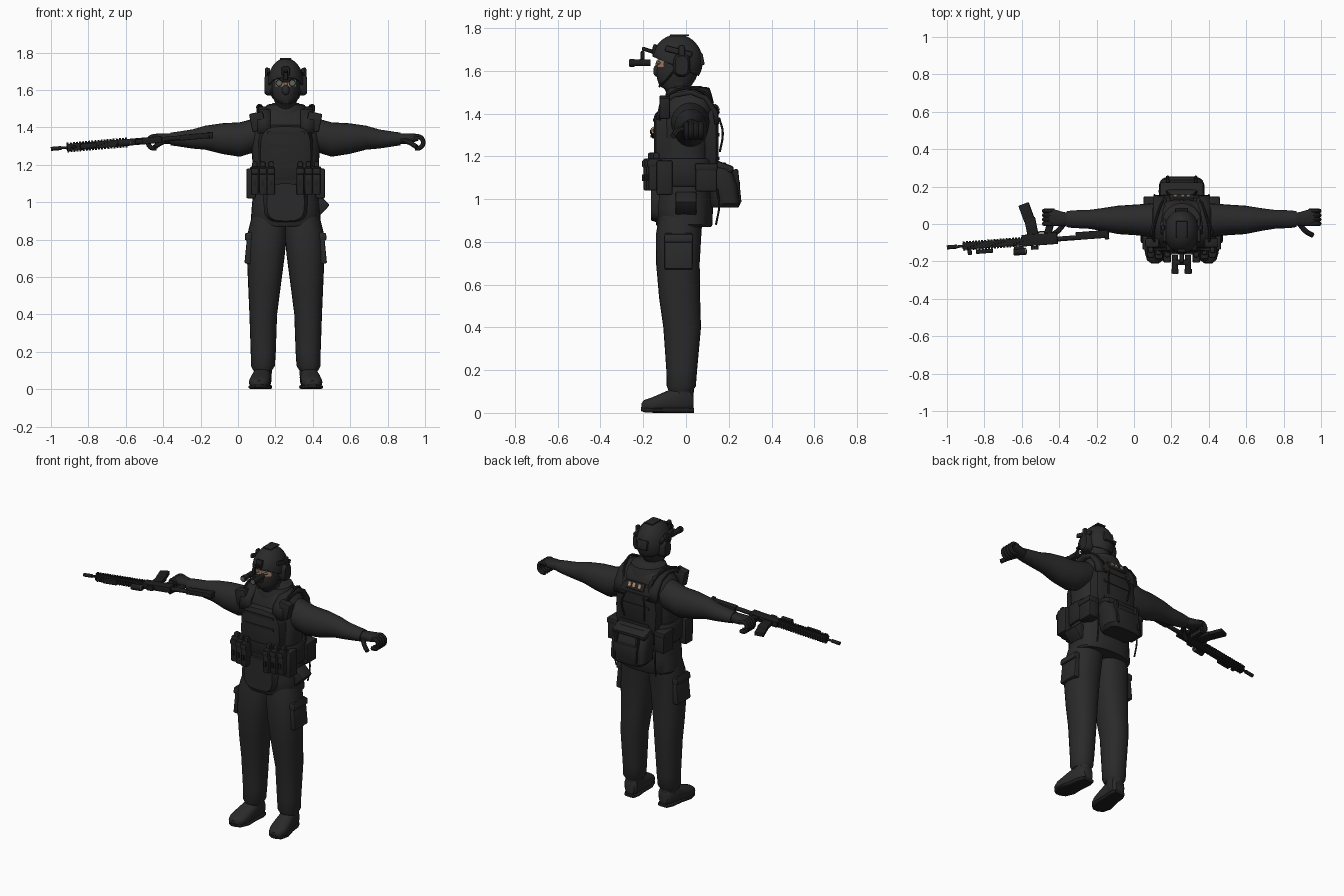
import bpy, bmesh, math
from mathutils import Matrix, Vector

old = bpy.data.objects.get("Cube")
if old:
    bpy.data.objects.remove(old)

MID = 0.255            # the body stands beside the origin
SIDES = {"left": 1, "right": -1}


def material(name, color):
    m = bpy.data.materials.new(name)
    m.use_nodes = True
    m.diffuse_color = (*color, 1)
    m.node_tree.nodes["Principled BSDF"].inputs["Base Color"].default_value = (*color, 1)
    return m


CLOTH = material("dark_fabric", (.023, .023, .023))
GEAR = material("dark_gear", (.019, .019, .019))
METAL = material("gun_black", (.013, .013, .014))
SKIN = material("skin", (.36, .2, .12))
LENS = material("lens_grey_green", (.1, .13, .12))
TAN = material("tan", (.45, .3, .2))


def finish(name, bm, mat, frame=None):
    bmesh.ops.recalc_face_normals(bm, faces=bm.faces)
    mesh = bpy.data.meshes.new(name)
    bm.to_mesh(mesh)
    bm.free()
    mesh.materials.append(mat)
    ob = bpy.data.objects.new(name, mesh)
    bpy.context.collection.objects.link(ob)
    if frame:
        ob.matrix_world = frame
    return ob


def loft(name, axis, stations, mat, power=1.0, n=24, frame=None):
    """Rings (t, centre a, centre b, radius a, radius b) along an axis."""
    bm = bmesh.new()
    rings = []
    for t, a, b, ra, rb in stations:
        ring = []
        for i in range(n):
            ang = math.tau * i / n
            c, s = math.cos(ang), math.sin(ang)
            u = a + ra * math.copysign(abs(c) ** power, c)
            v = b + rb * math.copysign(abs(s) ** power, s)
            co = {"x": (t, u, v), "y": (u, t, v), "z": (u, v, t)}[axis]
            ring.append(bm.verts.new(co))
        rings.append(ring)
    for lo, hi in zip(rings, rings[1:]):
        for i in range(n):
            j = (i + 1) % n
            bm.faces.new((lo[i], lo[j], hi[j], hi[i]))
    bm.faces.new(rings[0])
    bm.faces.new(rings[-1])
    return finish(name, bm, mat, frame)


def rod(name, axis, start, end, a, b, r, mat, frame=None):
    return loft(name, axis, [(start, a, b, r, r), (end, a, b, r, r)], mat, n=14, frame=frame)


def box(name, centre, size, mat=GEAR, tilt=0, axis="Y", bevel=.008, frame=None):
    bm = bmesh.new()
    bmesh.ops.create_cube(bm, size=1)
    bmesh.ops.scale(bm, vec=size, verts=bm.verts)
    if bevel:
        bmesh.ops.bevel(bm, geom=bm.edges[:], offset=min(bevel, min(size) * .4),
                        segments=2, affect="EDGES", profile=.5)
    place = Matrix.Translation(centre) @ Matrix.Rotation(tilt, 4, axis)
    return finish(name, bm, mat, (frame or Matrix()) @ place)


def ball(name, centre, radii, mat):
    bm = bmesh.new()
    bmesh.ops.create_uvsphere(bm, u_segments=32, v_segments=20, radius=1)
    bmesh.ops.scale(bm, vec=radii, verts=bm.verts)
    bmesh.ops.translate(bm, vec=centre, verts=bm.verts)
    return finish(name, bm, mat)


def strip(name, x, width, path, thick, mat=GEAR):
    """Strap that follows a (y, z) path."""
    bm = bmesh.new()
    rows = [[bm.verts.new((x + k * width / 2, y, z)) for k in (-1, 1)] for y, z in path]
    for p, q in zip(rows, rows[1:]):
        bm.faces.new((p[0], p[1], q[1], q[0]))
    ob = finish(name, bm, mat)
    mod = ob.modifiers.new("thickness", "SOLIDIFY")
    mod.thickness, mod.offset = thick, 0
    return ob


def cord(name, points, r, mat):
    curve = bpy.data.curves.new(name, "CURVE")
    curve.dimensions = "3D"
    curve.bevel_depth, curve.bevel_resolution, curve.use_fill_caps = r, 2, True
    sp = curve.splines.new("BEZIER")
    sp.bezier_points.add(len(points) - 1)
    for bp, co in zip(sp.bezier_points, points):
        bp.co = co
        bp.handle_left_type = bp.handle_right_type = "AUTO"
    curve.resolution_u = 4
    ob = bpy.data.objects.new(name, curve)
    bpy.context.collection.objects.link(ob)
    bpy.ops.object.select_all(action="DESELECT")
    ob.select_set(True)
    bpy.context.view_layer.objects.active = ob
    bpy.ops.object.convert(target="MESH")
    bpy.context.object.data.materials.clear()
    bpy.context.object.data.materials.append(mat)


# Jacket and collar
loft("jacket", "z", [(.87, MID, -.008, .18, .125), (.88, MID, -.008, .188, .132),
     (.97, MID, -.012, .182, .138), (1.08, MID, -.01, .172, .13), (1.22, MID, -.005, .178, .125),
     (1.35, MID, .005, .19, .125), (1.42, MID, .01, .18, .122), (1.47, MID, .015, .14, .11),
     (1.51, MID, .01, .095, .09), (1.53, MID, 0, .07, .07)], CLOTH, .8, 32)
loft("collar", "z", [(1.45, MID, .015, .13, .115), (1.49, MID, .012, .115, .108),
     (1.52, MID, .012, .102, .098), (1.525, MID, .01, .085, .08)], CLOTH)

# Armour vest
loft("waist_band", "z", [(1.06, MID, -.005, .185, .135), (1.07, MID, -.005, .192, .142),
     (1.18, MID, -.005, .193, .142), (1.19, MID, -.005, .186, .135)], GEAR, .75, 32)
loft("front_plate", "y", [(-.15, MID, 1.255, .11, .13), (-.14, MID, 1.255, .135, .15),
     (-.08, MID, 1.26, .15, .165)], GEAR, .55)
loft("back_plate", "y", [(.09, MID, 1.27, .15, .18), (.14, MID, 1.27, .14, .165),
     (.152, MID, 1.27, .115, .145)], GEAR, .55)
loft("front_apron", "y", [(-.163, MID, 1.0, .1, .1), (-.1, MID, .99, .13, .11)], CLOTH, .6)
for z in (1.19, 1.3, 1.37):
    box("chest_webbing", (MID, -.151, z), (.2, .008, .016), bevel=0)
    box("back_webbing", (MID, .153, z), (.2, .008, .016), bevel=0)
box("nape_panel", (MID, .142, 1.42), (.13, .02, .05), tilt=.4, axis="X")
for dx in (-.035, .005, .035):
    box("nape_patch", (MID + dx, .15, 1.427), (.018, .009, .024), TAN, .4, "X", 0)

for side, s in SIDES.items():
    def at(off):
        return MID + s * off

    # Shoulder straps and pads
    strip(side + "_shoulder_strap", at(.115), .07, [(-.13, 1.37), (-.115, 1.44), (-.06, 1.485),
          (.02, 1.50), (.09, 1.475), (.135, 1.41), (.145, 1.35)], .022)
    box(side + "_shoulder_pouch", (at(.15), -.1, 1.43), (.075, .05, .1), tilt=s * .2)
    cord(side + "_shoulder_cable", [(at(.1), -.13, 1.38), (at(.15), -.08, 1.49),
         (at(.12), .08, 1.5), (at(.08), .15, 1.36)], .007, GEAR)

    # Magazine pouches, three to a side
    for k, off in enumerate((.078, .122, .165)):
        y = -.168 + .012 * k
        box(side + "_magazine_pouch", (at(off), y, 1.115), (.041, .062, .15))
        box(side + "_pouch_flap", (at(off), y - .005, 1.165), (.043, .066, .035))
        box(side + "_pouch_magazine", (at(off), y + .005, 1.2), (.028, .03, .035))
        box(side + "_pouch_buckle", (at(off), y - .034, 1.1), (.014, .008, .03), METAL, bevel=0)
    box(side + "_side_pouch", (at(.185), -.1, 1.1), (.05, .075, .16))
    box(side + "_rear_pouch", (at(.165), .095, 1.1), (.07, .1, .13))
    box(side + "_rear_pouch_flap", (at(.167), .095, 1.15), (.075, .106, .035))
    cord(side + "_hanging_strap", [(at(.14), .145, 1.05), (at(.145), .155, .97),
         (at(.14), .14, .88)], .005, GEAR)
    cord(side + "_back_cord", [(at(.06), .155, 1.38), (at(.08), .172, 1.31),
         (at(.07), .158, 1.22)], .005, GEAR)

    # Legs, pockets and boots
    loft(side + "_trouser_leg", "z", [(.1, at(.124), -.025, .05, .055),
         (.125, at(.122), -.022, .064, .068), (.2, at(.12), -.02, .067, .072),
         (.4, at(.12), -.018, .074, .088), (.54, at(.114), -.03, .086, .096),
         (.7, at(.107), -.038, .1, .102), (.84, at(.097), -.034, .105, .106),
         (.95, at(.085), -.02, .09, .1)], CLOTH, .9)
    box(side + "_cargo_pocket", (at(.19), -.035, .755), (.045, .13, .17), CLOTH, -s * .1)
    box(side + "_pocket_flap", (at(.195), -.035, .815), (.045, .135, .04), CLOTH, -s * .1)
    loft(side + "_boot", "y", [(.036, at(.118), .055, .03, .035), (.02, at(.12), .062, .045, .058),
         (-.05, at(.127), .06, .048, .06), (-.1, at(.133), .05, .054, .048),
         (-.16, at(.14), .038, .056, .034), (-.195, at(.142), .033, .042, .027),
         (-.208, at(.143), .028, .022, .018)], CLOTH, .8)
    loft(side + "_sole", "y", [(.038, at(.118), .011, .035, .011), (0, at(.122), .012, .05, .012),
         (-.06, at(.128), .012, .05, .012), (-.14, at(.138), .012, .061, .012),
         (-.19, at(.142), .014, .045, .012), (-.21, at(.143), .018, .022, .01)], METAL, .5)
    loft(side + "_boot_shaft", "z", [(.04, at(.122), -.012, .045, .047),
         (.13, at(.122), -.018, .05, .055)], CLOTH)

    # Arm, glove and curled fingers
    loft(side + "_sleeve", "x", [(at(.09), .02, 1.375, .075, .075), (at(.16), .02, 1.36, .09, .09),
         (at(.245), .022, 1.335, .082, .092), (at(.34), .022, 1.34, .076, .082),
         (at(.43), .024, 1.345, .06, .064), (at(.5), .025, 1.338, .05, .051),
         (at(.585), .026, 1.338, .047, .038), (at(.615), .026, 1.338, .042, .034)], CLOTH)
    loft(side + "_palm", "x", [(at(.6), .026, 1.338, .032, .028), (at(.64), .028, 1.34, .038, .028),
         (at(.69), .035, 1.345, .046, .022), (at(.71), .035, 1.345, .042, .016)], GEAR, .8)
    for k in range(4):
        y = .07 - k * .023
        cord(side + "_finger", [(at(.68), y, 1.347), (at(.715), y, 1.35), (at(.735), y, 1.322),
             (at(.72), y, 1.292), (at(.69), y, 1.288)], .0125, GEAR)
    cord(side + "_thumb", [(at(.63), .0, 1.33), (at(.665), -.04, 1.318),
         (at(.7), -.06, 1.295)], .014, GEAR)

    # Headset, helmet rail, goggle tube and eye
    loft(side + "_ear_cup", "x", [(at(.07), -.02, 1.625, .04, .054), (at(.1), -.02, 1.625, .04, .054),
         (at(.113), -.02, 1.625, .03, .044)], GEAR, .7)
    box(side + "_helmet_rail", (at(.092), -.035, 1.69), (.018, .13, .028), tilt=-.25, axis="X")
    box(side + "_rail_clip", (at(.1), -.02, 1.69), (.02, .03, .06))
    rod(side + "_goggle_tube", "y", -.25, -.165, at(.035), 1.637, .016, METAL)
    rod(side + "_goggle_front", "y", -.264, -.24, at(.035), 1.637, .019, METAL)
    rod(side + "_goggle_lens", "y", -.266, -.262, at(.035), 1.637, .014, LENS)
    ball(side + "_eye", (at(.03), -.128, 1.637), (.013, .01, .007), LENS)
    cord(side + "_chin_strap", [(at(.08), -.04, 1.62), (at(.068), -.09, 1.56),
         (at(.02), -.125, 1.527)], .005, GEAR)

# Butt pack and hip holster
loft("rear_pack", "z", [(.96, MID, .18, .1, .065), (.98, MID, .182, .12, .073),
     (1.06, MID, .175, .123, .07), (1.14, MID, .155, .118, .062), (1.17, MID, .14, .1, .045)],
     GEAR, .5)
box("rear_pack_lid", (MID, .165, 1.155), (.235, .12, .035), tilt=-.35, axis="X", bevel=.014)
box("rear_pack_pocket", (MID, .235, 1.035), (.16, .035, .1))
for dx in (-.075, .075):
    box("rear_pack_strap", (MID + dx, .237, 1.06), (.018, .03, .16), METAL, .1, "X")
box("hip_holster", (MID + .18, 0, .98), (.075, .1, .085), GEAR, .75)

# Masked head with bare skin around the eyes
head = loft("masked_head", "z", [(1.46, MID, -.01, .062, .065), (1.515, MID, -.03, .058, .07),
            (1.53, MID, -.05, .056, .075), (1.56, MID, -.045, .068, .09),
            (1.6, MID, -.04, .074, .1), (1.618, MID, -.035, .076, .1),
            (1.655, MID, -.032, .077, .1), (1.7, MID, -.035, .07, .095)], CLOTH)
head.data.materials.append(SKIN)
for f in head.data.polygons:
    if 1.618 < f.center.z < 1.655 and f.normal.y < -.55:
        f.material_index = 1
ball("mask_nose", (MID, -.137, 1.6), (.02, .016, .028), CLOTH)
ball("nose_bridge", (MID, -.13, 1.63), (.009, .012, .022), SKIN)

# Helmet: ellipsoid cut along a sloping rim
bm = bmesh.new()
bmesh.ops.create_uvsphere(bm, u_segments=36, v_segments=24, radius=1)
bmesh.ops.scale(bm, vec=(.094, .119, .127), verts=bm.verts)
bmesh.ops.translate(bm, vec=(MID, -.041, 1.643), verts=bm.verts)
bmesh.ops.bisect_plane(bm, geom=bm.verts[:] + bm.edges[:] + bm.faces[:], clear_inner=True,
                       plane_co=(MID, -.16, 1.668), plane_no=Vector((0, .42, 1)).normalized())
helmet = finish("helmet", bm, CLOTH)
rim = helmet.modifiers.new("shell", "SOLIDIFY")
rim.thickness = .01
box("goggle_shroud", (MID, -.148, 1.7), (.045, .02, .05), METAL, -.25, "X")
box("goggle_arm", (MID, -.18, 1.697), (.025, .055, .018), METAL, -.3, "X")
box("goggle_post", (MID, -.203, 1.667), (.022, .018, .055), METAL)
box("goggle_bridge", (MID, -.205, 1.648), (.075, .03, .014), METAL)
box("helmet_top_panel", (MID, -.03, 1.767), (.06, .09, .008))
box("helmet_rear_pack", (MID, .07, 1.655), (.07, .025, .06), tilt=.2, axis="X")

# Rifle lying on its side, magazine towards the back; local x runs muzzle to stock
gun = (Matrix.Translation((-1, -.125, 1.285)) @ Matrix.Rotation(.075, 4, "Z")
       @ Matrix.Rotation(-.085, 4, "Y"))


def part(name, centre, size, tilt=0, bevel=.004):
    box("rifle_" + name, centre, size, METAL, tilt, "Z", bevel, gun)


rod("rifle_muzzle", "x", 0, .055, 0, 0, .011, METAL, gun)
rod("rifle_barrel", "x", .04, .12, 0, 0, .007, METAL, gun)
part("handguard", (.25, 0, 0), (.33, .038, .038))
for k in range(20):
    part("rail_tooth", (.092 + k * .0165, 0, 0), (.009, .05, .022), bevel=0)
    part("rail_tooth", (.092 + k * .0165, 0, 0), (.009, .022, .052), bevel=0)
part("receiver", (.5, .005, 0), (.19, .062, .036))
part("magazine_top", (.46, .075, 0), (.058, .1, .024), .12)
part("magazine_end", (.44, .155, 0), (.058, .095, .024), .28)
part("grip", (.56, .075, 0), (.038, .1, .028), -.35)
part("trigger_guard", (.515, .045, 0), (.05, .008, .012))
rod("rifle_buffer_tube", "x", .58, .75, 0, 0, .013, METAL, gun)
part("stock", (.775, .008, 0), (.16, .042, .03))
part("stock_butt", (.86, .016, 0), (.022, .075, .034))
part("light", (.2, -.036, .0), (.09, .022, .028))
part("sight_front", (.12, -.035, 0), (.022, .03, .014))
part("scope_mount", (.385, -.033, 0), (.05, .02, .026))
rod("rifle_scope", "x", .355, .42, -.052, 0, .019, METAL, gun)
rod("rifle_scope_ring", "x", .418, .423, -.052, 0, .017, TAN, gun)
rod("rifle_scope_glass", "x", .421, .425, -.052, 0, .012, METAL, gun)
part("rear_sight", (.47, -.037, 0), (.04, .02, .026))

# Smooth shading with sharp edges kept
bpy.ops.object.select_all(action="DESELECT")
for ob in bpy.context.scene.objects:
    if ob.type == "MESH":
        ob.select_set(True)
        bpy.context.view_layer.objects.active = ob
bpy.ops.object.shade_smooth_by_angle(angle=math.radians(40))
